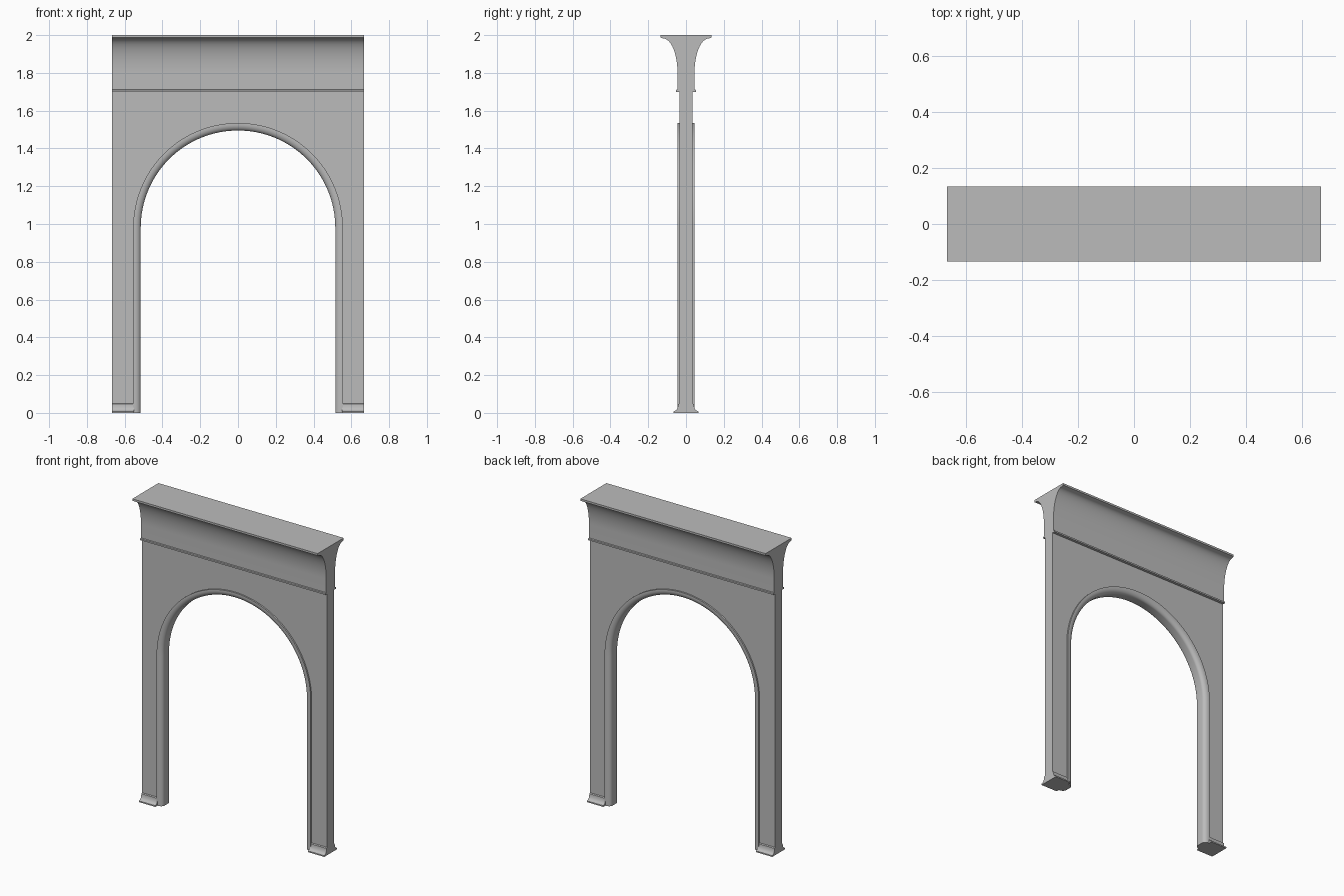
import bpy, bmesh, math
from mathutils import Vector

if "Cube" in bpy.data.objects:
    bpy.data.objects.remove(bpy.data.objects["Cube"])

HALF_W, WALL_Y, SPRING = 0.667, 0.035, 0.98

stone = bpy.data.materials.new("grey stone")
stone.use_nodes = True
GREY = (0.5, 0.5, 0.5, 1)
stone.diffuse_color = GREY
stone.node_tree.nodes["Principled BSDF"].inputs["Base Color"].default_value = GREY


def loft(name, sections, angle=30):
    """Skin a row of closed sections and cap both ends."""
    bm = bmesh.new()
    rings = [[bm.verts.new(p) for p in s] for s in sections]
    n = len(rings[0])
    for a, b in zip(rings, rings[1:]):
        for i in range(n):
            j = (i + 1) % n
            bm.faces.new((a[i], a[j], b[j], b[i]))
    bm.faces.new(rings[0])
    bm.faces.new(rings[-1])
    bmesh.ops.recalc_face_normals(bm, faces=bm.faces)
    mesh = bpy.data.meshes.new(name)
    bm.to_mesh(mesh)
    bm.free()
    mesh.materials.append(stone)
    obj = bpy.data.objects.new(name, mesh)
    bpy.context.collection.objects.link(obj)
    bpy.ops.object.select_all(action="DESELECT")
    obj.select_set(True)
    bpy.context.view_layer.objects.active = obj
    bpy.ops.object.shade_smooth_by_angle(angle=math.radians(angle))
    return obj


def moulding(name, half, x0, x1):
    """Run a (y, z) half profile, mirrored front to back, along x."""
    section = half + [(-y, z) for y, z in reversed(half)]
    return loft(name, [[(x, y, z) for y, z in section] for x in (x0, x1)])


def cove(y0, z0, y1, z1, steps):
    """Quarter ellipse, upright at (y0, z0) and level at (y1, z1)."""
    turns = [math.pi / 2 * i / steps for i in range(steps + 1)]
    return [(y1 + (y0 - y1) * math.cos(t), z0 + (z1 - z0) * math.sin(t)) for t in turns]


def opening(radius, steps=64):
    """Arch outline as (x, z) points, foot to foot."""
    arc = [(radius * math.cos(math.pi * i / steps),
            SPRING + radius * math.sin(math.pi * i / steps)) for i in range(steps + 1)]
    return [(radius, 0)] + arc + [(-radius, 0)]


# Wall with arched opening
outline = opening(0.54) + [(-HALF_W, 0), (-HALF_W, 1.72), (HALF_W, 1.72), (HALF_W, 0)]
loft("wall", [[(x, y, z) for x, z in outline] for y in (-WALL_Y, WALL_Y)])

# Rounded trim around the opening
half = [(0.555, WALL_Y - 0.01), (0.555, 0.045), (0.548, 0.045)]
half += [(0.548 - 0.033 * math.sin(t), 0.02 + 0.025 * math.cos(t))
         for t in [math.pi / 2 * i / 8 for i in range(1, 9)]]
profile = half + [(r, -y) for r, y in reversed(half)]
rails = [opening(r) for r, y in profile]
loft("arch_trim", [[(rail[i][0], y, rail[i][1]) for rail, (r, y) in zip(rails, profile)]
                   for i in range(len(rails[0]))])

# Cornice: bead, frieze, cove and top fillet
cornice = [(0.045, 1.7), (0.053, 1.7), (0.053, 1.71), (0.045, 1.712)]
cornice += cove(0.045, 1.8, 0.12, 1.982, 16)
cornice += [(0.134, 1.987), (0.134, 2)]
moulding("cornice", cornice, -HALF_W, HALF_W)

# Flared skirting on both feet
skirting = [(0.066, 0), (0.066, 0.008)]
skirting += list(reversed(cove(0.042, 0.046, 0.062, 0.01, 8))) + [(WALL_Y, 0.05)]
for side, sign in (("left", 1), ("right", -1)):
    moulding(side + "_skirting", skirting, sign * 0.55, sign * HALF_W)
